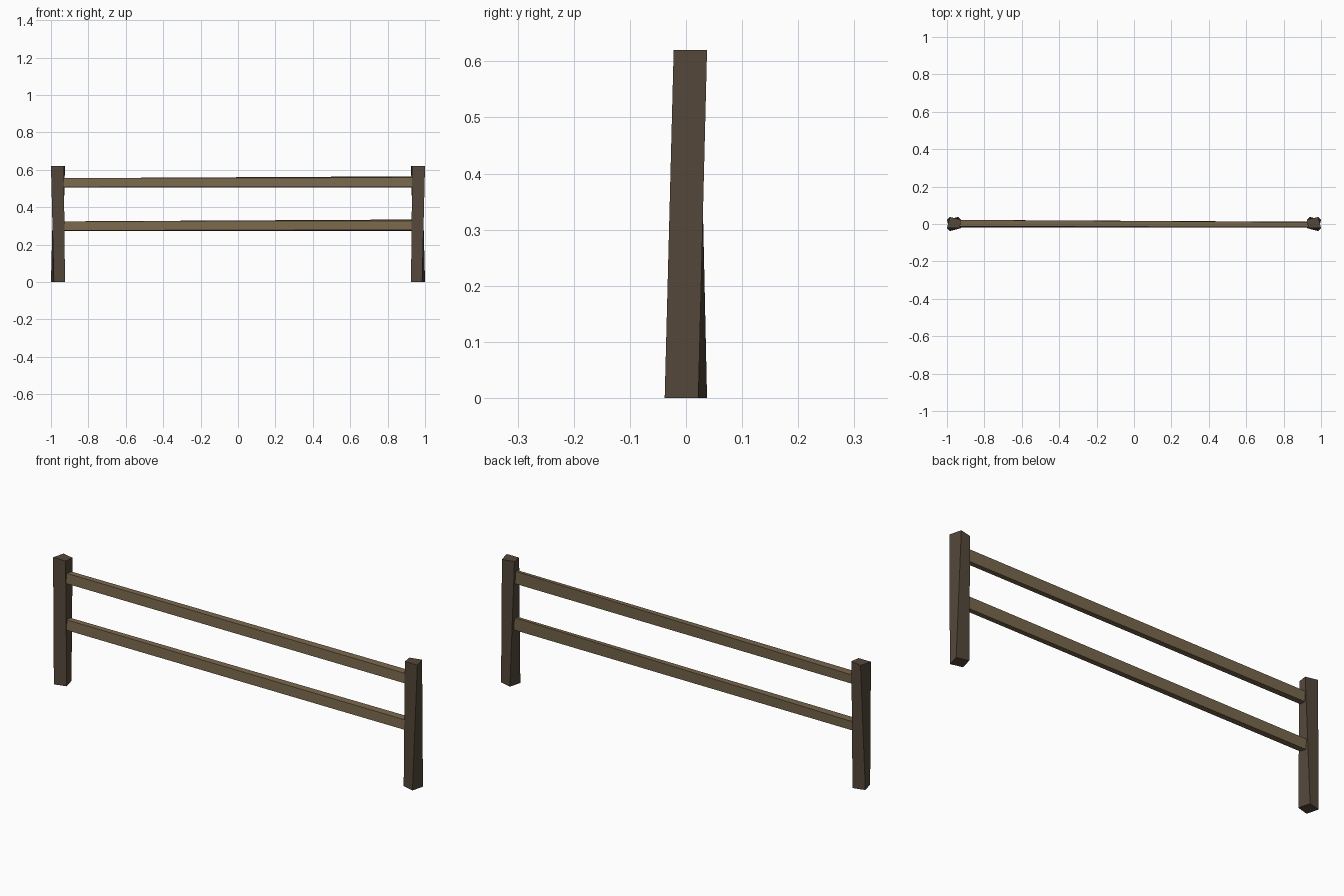
import bpy, bmesh
from mathutils import Vector

if "Cube" in bpy.data.objects:
    bpy.data.objects.remove(bpy.data.objects["Cube"])


def material(name, rgb):
    m = bpy.data.materials.new(name)
    m.diffuse_color = (*rgb, 1)
    m.use_nodes = True
    m.node_tree.nodes["Principled BSDF"].inputs["Base Color"].default_value = m.diffuse_color
    return m


def loft(name, start, end, mat):
    """Closed rough-hewn beam between two matching end sections."""
    bm = bmesh.new()
    a = [bm.verts.new(p) for p in start]
    b = [bm.verts.new(p) for p in end]
    n = len(a)
    for i in range(n):
        j = (i + 1) % n
        bm.faces.new((a[i], a[j], b[j], b[i]))
    bm.faces.new(a[::-1])
    bm.faces.new(b)
    bmesh.ops.recalc_face_normals(bm, faces=bm.faces)
    mesh = bpy.data.meshes.new(name)
    bm.to_mesh(mesh)
    bm.free()
    mesh.materials.append(mat)
    ob = bpy.data.objects.new(name, mesh)
    bpy.context.collection.objects.link(ob)
    return ob


post_wood = material("post_wood", (0.09, 0.064, 0.042))
rail_wood = material("rail_wood", (0.19, 0.135, 0.073))

# Posts: roughly square timber, twisted between foot and top
foot = [(.022, -.038), (.0375, .022), (-.022, .0375), (-.0375, -.022)]
top = [(.0375, -.022), (.022, .0375), (-.0375, .024), (-.031, -.022)]
for side, label in ((-1, "left"), (1, "right")):
    section = lambda pts, z: [Vector((side * (.9625 + x), y, z)) for x, y in pts]
    loft(label + "_post", section(foot, 0), section(top, .62), post_wood)

# Rails: slightly twisted, running into both posts
left_end = [(-.018, .003), (-.012, .051), (.022, .047), (.015, 0)]
right_end = [(-.018, .005), (-.017, .054), (.010, .061), (.012, 0)]
for label, z0 in (("lower", .273), ("upper", .504)):
    end = lambda pts, x: [Vector((x, y, z0 + z)) for y, z in pts]
    loft(label + "_rail", end(left_end, -.95), end(right_end, .95), rail_wood)
